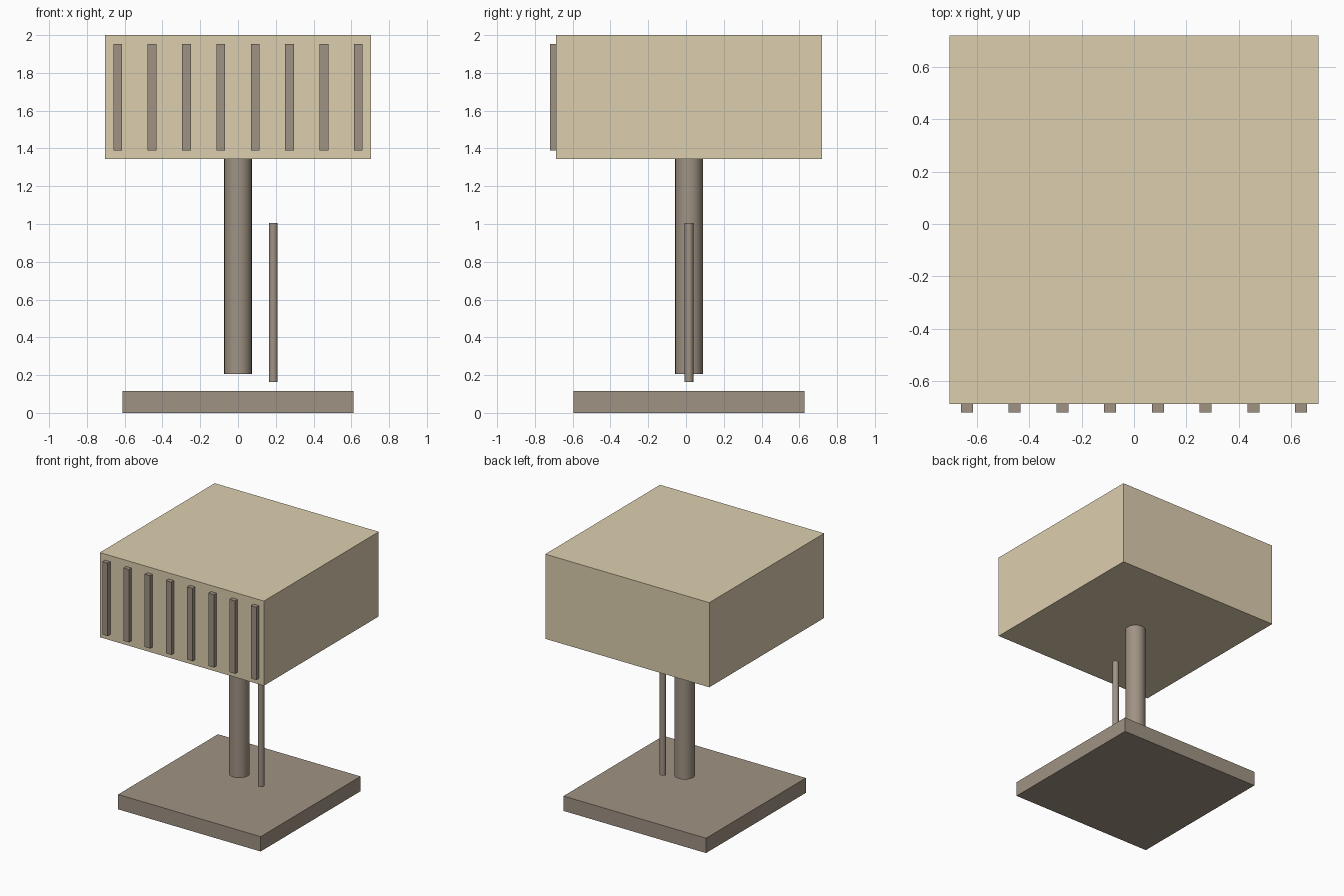
import bpy, math

if "Cube" in bpy.data.objects:
    bpy.data.objects.remove(bpy.data.objects["Cube"])

CY = 0.016  # depth centre of the lamp body


def material(name, rgb):
    m = bpy.data.materials.new(name)
    m.diffuse_color = (*rgb, 1)
    m.use_nodes = True
    m.node_tree.nodes["Principled BSDF"].inputs["Base Color"].default_value = m.diffuse_color
    return m


cream = material("cream_fabric", (0.72, 0.62, 0.43))
taupe = material("taupe_wood", (0.35, 0.29, 0.23))


def finish(name, mat):
    ob = bpy.context.object
    ob.name = name
    ob.data.materials.append(mat)
    return ob


def box(name, x, y, z, mat):
    """Box from (min, max) pairs."""
    bpy.ops.mesh.primitive_cube_add(size=1, location=[sum(p) / 2 for p in (x, y, z)])
    bpy.context.object.scale = [b - a for a, b in (x, y, z)]
    bpy.ops.object.transform_apply(location=False, rotation=False, scale=True)
    return finish(name, mat)


def rod(name, x, radius, z0, z1, mat):
    bpy.ops.mesh.primitive_cylinder_add(vertices=32, radius=radius, depth=z1 - z0,
                                        location=(x, CY, (z0 + z1) / 2))
    bpy.ops.object.shade_smooth_by_angle(angle=math.radians(40))
    return finish(name, mat)


# Square base, floating column and pull rod
box("base", (-0.611, 0.611), (CY - 0.611, CY + 0.611), (0, 0.115), taupe)
rod("column", 0, 0.073, 0.207, 1.345, taupe)
rod("pull_rod", 0.187, 0.023, 0.163, 1.005, taupe)

# Box shade
box("shade", (-0.703, 0.703), (CY - 0.703, CY + 0.703), (1.344, 2.0), cream)

# Eight vertical slats on the front of the shade
for i in range(8):
    x = (i - 3.5) * 0.182
    box(f"slat_{i + 1}", (x - 0.023, x + 0.023), (-0.719, -0.68), (1.389, 1.953), taupe)
